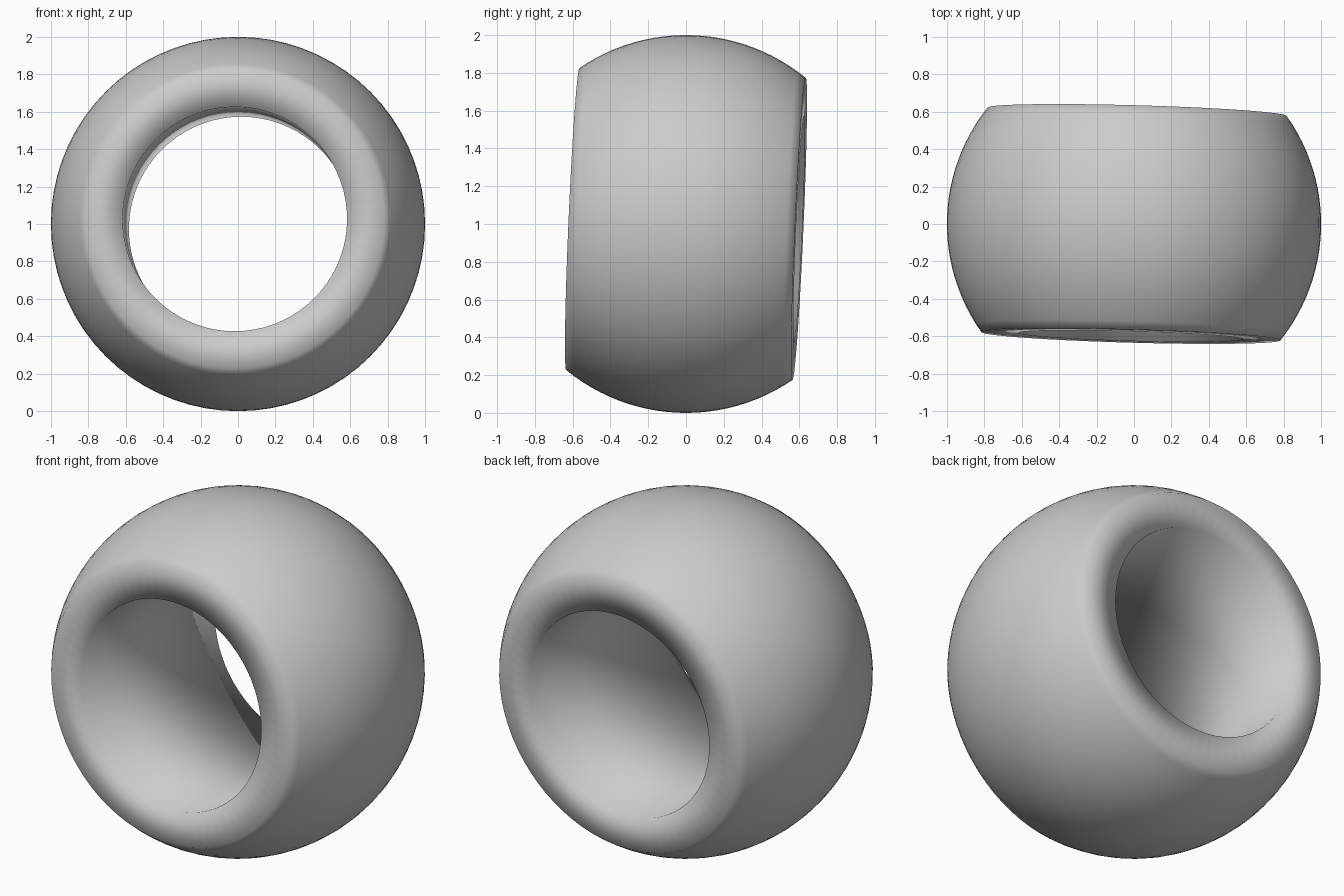
import bpy, bmesh, math
from mathutils import Vector

if "Cube" in bpy.data.objects:
    bpy.data.objects.remove(bpy.data.objects["Cube"])

SEG = 72          # steps around the hole axis
ARC = 24          # steps along the spherical outside
HOLE = 0.6        # hole radius
HALF = 0.6        # half length of the ring along its axis

# Cross-section (radius, distance along axis): spherical outside, then the straight bore
lim = math.asin(HALF)
profile = [(math.cos(a), math.sin(a))
           for a in (-lim + 2 * lim * i / ARC for i in range(ARC + 1))]
profile += [(HOLE, HALF), (HOLE, -HALF)]

# Spin the closed section into a ring
bm = bmesh.new()
rings = [[bm.verts.new((r * math.cos(2 * math.pi * s / SEG),
                        r * math.sin(2 * math.pi * s / SEG), h))
          for r, h in profile] for s in range(SEG)]
n = len(profile)
for s in range(SEG):
    a, b = rings[s], rings[(s + 1) % SEG]
    for i in range(n):
        j = (i + 1) % n
        bm.faces.new((a[i], b[i], b[j], a[j]))
bmesh.ops.recalc_face_normals(bm, faces=bm.faces)

# Point the hole forwards, slightly tilted
axis = Vector((-0.028, -1, 0.044))
bm.transform(axis.to_track_quat('Z', 'Y').to_matrix().to_4x4())
bmesh.ops.translate(bm, verts=bm.verts, vec=(0, 0, 1))

mesh = bpy.data.meshes.new("bead_ring")
bm.to_mesh(mesh)
bm.free()
mesh.shade_smooth()

# Single grey colour
mat = bpy.data.materials.new("light grey")
mat.diffuse_color = (0.6, 0.6, 0.6, 1)
mat.use_nodes = True
mat.node_tree.nodes["Principled BSDF"].inputs["Base Color"].default_value = mat.diffuse_color
mesh.materials.append(mat)
bpy.context.collection.objects.link(bpy.data.objects.new("bead_ring", mesh))
